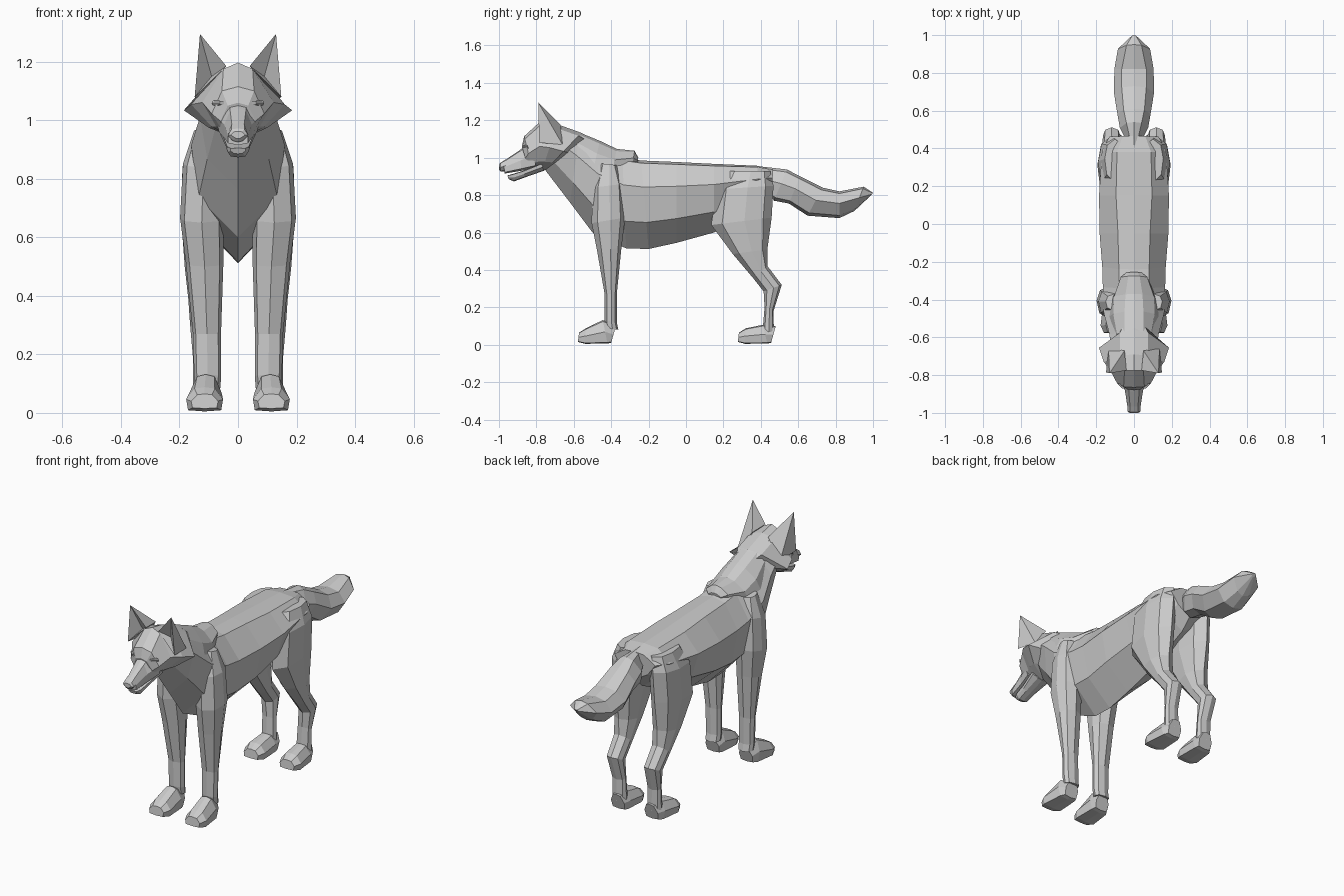
import bpy, bmesh


def finish(name, bm, mirror=False):
    bmesh.ops.recalc_face_normals(bm, faces=bm.faces)
    me = bpy.data.meshes.new(name)
    bm.to_mesh(me)
    bm.free()
    ob = bpy.data.objects.new(name, me)
    bpy.context.collection.objects.link(ob)
    if mirror:
        ob.modifiers.new("Mirror", 'MIRROR')
    return ob


def loft(name, rings, ts, mirror=False, dy=0.0):
    """Each ring: (y1, z1, y2, z2, centre x, widths) - an eight-sided section
    spanned between two profile points, with half widths at fractions ts."""
    bm = bmesh.new()
    loops = []
    for y1, z1, y2, z2, xc, ws in rings:
        half = list(zip(ts, ws))
        pts = [(0, 0)] + half + [(1, 0)] + [(t, -w) for t, w in reversed(half)]
        loops.append([bm.verts.new((xc + w, y1 + (y2 - y1) * t + dy, z1 + (z2 - z1) * t))
                      for t, w in pts])
    n = len(loops[0])
    for a, b in zip(loops, loops[1:]):
        for i in range(n):
            j = (i + 1) % n
            bm.faces.new((a[i], a[j], b[j], b[i]))
    bm.faces.new(loops[0])
    bm.faces.new(loops[-1])
    return finish(name, bm, mirror)


def limb(name, rings, dy=0.0, ts=(.18, .55, .86), shape=(.8, 1, .75)):
    full = [(a, b, c, d, x, [w * s for s in shape]) for a, b, c, d, x, w in rings]
    return loft(name, full, ts, True, dy)


# Torso and neck
loft("torso", [
    (.465, .94, .46, .78, 0, (.06, .13, .08)),
    (.38, .957, .40, .72, 0, (.09, .17, .11)),
    (.15, .967, .15, .60, 0, (.095, .185, .14)),
    (-.05, .977, -.05, .545, 0, (.085, .182, .15)),
    (-.24, .985, -.20, .512, 0, (.08, .168, .14)),
    (-.34, 1.00, -.32, .515, 0, (.08, .165, .135)),
    (-.46, 1.05, -.50, .60, 0, (.075, .16, .135)),
    (-.57, 1.12, -.62, .76, 0, (.06, .13, .105)),
    (-.68, 1.17, -.75, .93, 0, (.055, .115, .07)),
], (.03, .3, .7))

# Raised fur over the withers
loft("mane", [
    (-.255, 1.00, -.26, .96, 0, (.02, .04, .03)),
    (-.275, 1.037, -.29, .94, 0, (.03, .07, .06)),
    (-.37, 1.047, -.40, .90, 0, (.045, .105, .12)),
    (-.46, 1.09, -.50, .92, 0, (.05, .11, .135)),
    (-.57, 1.135, -.60, 1.0, 0, (.05, .09, .10)),
], (.08, .4, .8))

# Head with the cheek ruff
loft("head", [
    (-.53, 1.115, -.73, .94, 0, (.06, .11, .07)),
    (-.56, 1.133, -.75, .935, 0, (.075, .185, .10)),
    (-.69, 1.18, -.77, .928, 0, (.075, .16, .09)),
    (-.775, 1.197, -.79, .925, 0, (.05, .122, .075)),
    (-.865, 1.115, -.82, .93, 0, (.055, .09, .055)),
    (-.878, 1.06, -.84, .935, 0, (.035, .06, .045)),
], (.08, .5, .8))
muzzle_ts = (.06, .5, .9)
loft("muzzle", [
    (-.83, 1.08, -.80, .945, 0, (.03, .075, .065)),
    (-.89, 1.04, -.88, .93, 0, (.027, .047, .048)),
    (-.975, .982, -.97, .915, 0, (.02, .034, .034)),
], muzzle_ts)
loft("nose", [
    (-.965, .99, -.965, .925, 0, (.022, .034, .02)),
    (-.993, .972, -.99, .925, 0, (.022, .035, .016)),
    (-1.0, .962, -1.0, .937, 0, (.014, .024, .01)),
], muzzle_ts)
loft("lower_jaw", [
    (-.77, .97, -.76, .93, 0, (.06, .06, .03)),
    (-.87, .93, -.86, .895, 0, (.044, .042, .028)),
    (-.93, .912, -.92, .873, 0, (.037, .036, .025)),
    (-.955, .905, -.948, .885, 0, (.025, .025, .015)),
], muzzle_ts)

# Narrow eyes
loft("eye", [
    (-.872, 1.066, -.868, 1.052, .055, (.005, .008, .005)),
    (-.845, 1.068, -.843, 1.05, .078, (.008, .012, .008)),
], muzzle_ts, True)

# Pointed ears, hollow at the front
bm = bmesh.new()
tip, inner, outer, rear_out, rear_in, hollow = [bm.verts.new(p) for p in (
    (.13, -.79, 1.295), (.04, -.775, 1.185), (.148, -.785, 1.08),
    (.135, -.66, 1.07), (.05, -.67, 1.175), (.09, -.735, 1.15))]
for f in ((tip, inner, hollow), (tip, hollow, outer), (inner, outer, hollow),
          (tip, outer, rear_out), (tip, rear_out, rear_in), (tip, rear_in, inner),
          (inner, rear_in, rear_out, outer)):
    bm.faces.new(f)
finish("ear", bm, True)

# Front legs
limb("front_leg", [
    (-.46, .97, -.37, .96, .105, .045),
    (-.50, .84, -.335, .86, .118, .070),
    (-.505, .65, -.325, .68, .124, .074),
    (-.475, .50, -.345, .52, .114, .064),
    (-.435, .27, -.370, .27, .106, .048),
    (-.435, .13, -.370, .12, .104, .046),
    (-.43, .09, -.362, .08, .104, .044),
])

# Hind legs with bent hocks
limb("hind_leg", [
    (.22, .93, .45, .93, .10, .055),
    (.16, .83, .468, .85, .118, .072),
    (.135, .64, .458, .68, .122, .072),
    (.25, .485, .435, .51, .122, .060),
    (.36, .355, .436, .42, .120, .050),
    (.415, .285, .512, .32, .118, .046),
    (.42, .20, .468, .18, .112, .042),
    (.41, .08, .470, .06, .110, .044),
])

# Paws, same shape front and back
for name, dy in (("front_paw", 0), ("hind_paw", .855)):
    limb(name, [
        (-.375, .10, -.40, .01, .106, .042),
        (-.445, .132 - dy * .03, -.42, .006, .110, .054),
        (-.535, .088, -.54, .005, .114, .063),
        (-.572, .065, -.578, .015, .114, .046),
    ], dy, (.06, .5, .95), (.55, 1, .9))

# Bushy tail
loft("tail", [
    (.40, .953, .45, .80, 0, (.01, .03, .03)),
    (.54, .937, .47, .77, 0, (.04, .075, .05)),
    (.61, .90, .55, .755, 0, (.055, .088, .055)),
    (.73, .84, .65, .69, 0, (.065, .106, .06)),
    (.82, .82, .82, .677, 0, (.065, .104, .06)),
    (.95, .845, .90, .715, 0, (.04, .085, .04)),
    (1.0, .812, .985, .795, 0, (.008, .015, .008)),
], (.08, .45, .9))
